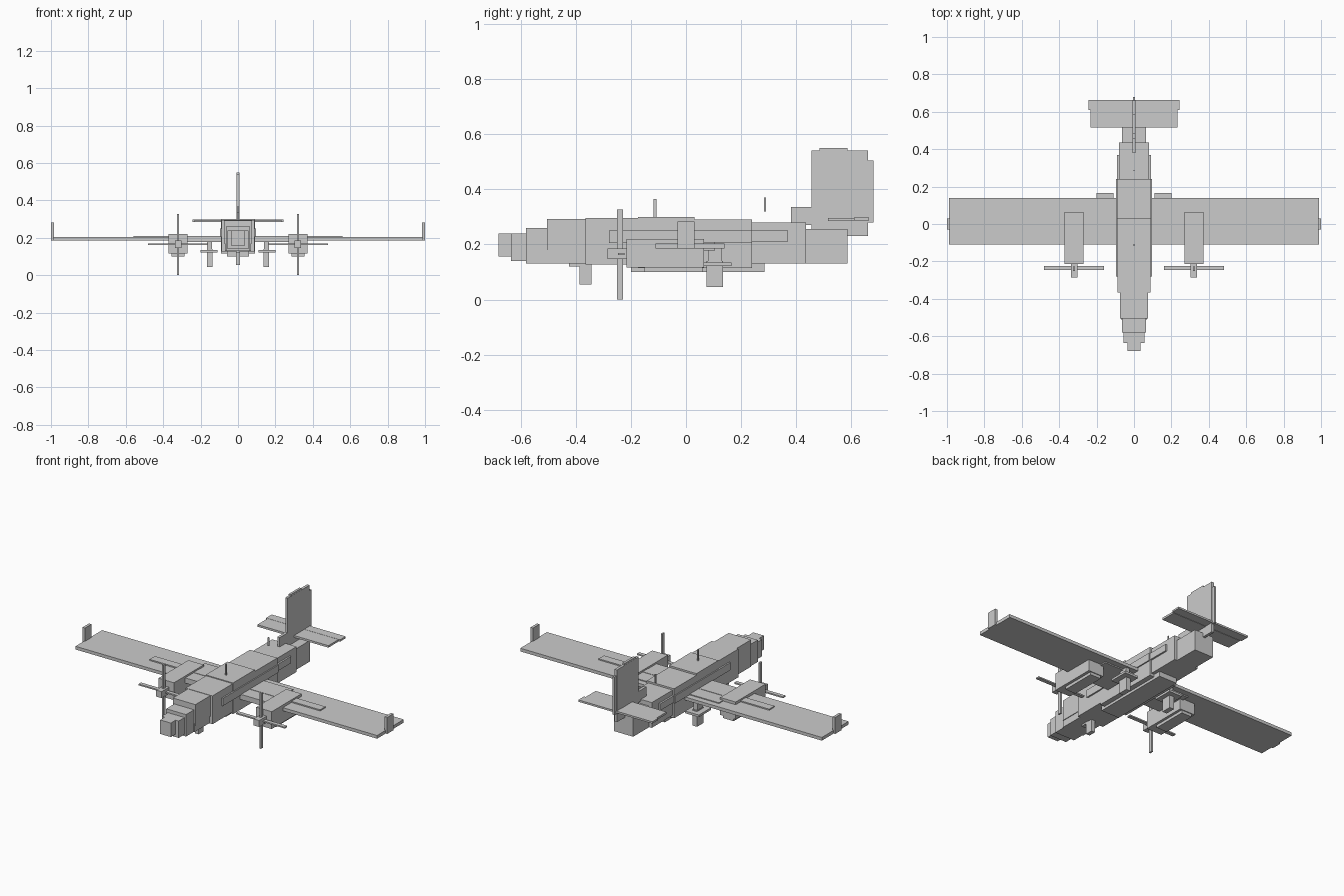
import bpy, bmesh


def boxes(name, spans, mirror=False):
    """One object made of boxes given as (x0, x1, y0, y1, z0, z1)."""
    bm = bmesh.new()
    for x0, x1, y0, y1, z0, z1 in spans:
        sides = [(x0, x1)]
        if mirror:
            sides.append((-x1, -x0))
        for a, b in sides:
            verts = bmesh.ops.create_cube(bm, size=1)['verts']
            for v in verts:
                v.co = (a if v.co.x < 0 else b,
                        y0 if v.co.y < 0 else y1,
                        z0 if v.co.z < 0 else z1)
    mesh = bpy.data.meshes.new(name)
    bm.to_mesh(mesh)
    bm.free()
    obj = bpy.data.objects.new(name, mesh)
    bpy.context.collection.objects.link(obj)
    return obj


def centred(name, sections):
    """Boxes centred on x = 0: (half width, y0, y1, z0, z1)."""
    return boxes(name, [(-w, w, *rest) for w, *rest in sections])


# Stepped nose and cockpit
centred("nose", [
    (0.035, -0.68, -0.635, 0.157, 0.24),
    (0.055, -0.635, -0.58, 0.14, 0.24),
    (0.065, -0.58, -0.505, 0.13, 0.26)])
centred("cockpit", [
    (0.074, -0.505, -0.365, 0.17, 0.293),
    (0.07, -0.51, -0.365, 0.13, 0.18),
    (0.088, -0.365, -0.175, 0.127, 0.295)])

# Cabin and tapering rear fuselage
centred("cabin", [
    (0.09, -0.175, 0.03, 0.115, 0.30),
    (0.09, 0.03, 0.24, 0.115, 0.29)])
centred("rear_fuselage", [
    (0.08, 0.24, 0.435, 0.13, 0.28),
    (0.063, 0.435, 0.585, 0.13, 0.255)])
centred("belly_fairing", [(0.06, -0.2, 0.285, 0.10, 0.13)])
boxes("side_window_strip", [
    (0.085, 0.097, -0.28, 0.24, 0.205, 0.25),
    (0.075, 0.09, 0.24, 0.37, 0.21, 0.25)], mirror=True)

# Tail
centred("fin", [
    (0.008, 0.38, 0.46, 0.27, 0.335),
    (0.008, 0.455, 0.66, 0.23, 0.54),
    (0.007, 0.485, 0.585, 0.53, 0.55),
    (0.006, 0.655, 0.68, 0.28, 0.505)])
centred("tailplane", [
    (0.233, 0.515, 0.61, 0.284, 0.296),
    (0.243, 0.61, 0.663, 0.286, 0.297)])

# Wing with raised root, spar strip and tip fins
centred("wing", [(0.99, -0.11, 0.14, 0.185, 0.204)])
boxes("wing_root", [(0.08, 0.29, -0.11, 0.105, 0.178, 0.209)], mirror=True)
boxes("spar_strip", [(0.1, 0.56, -0.03, 0.02, 0.2, 0.211)], mirror=True)
boxes("winglet", [(0.984, 1.0, -0.03, 0.03, 0.185, 0.283)], mirror=True)

# Engine nacelles
boxes("nacelle", [
    (0.27, 0.372, -0.215, 0.065, 0.117, 0.22),
    (0.285, 0.355, -0.15, 0.06, 0.10, 0.12)], mirror=True)

# Propellers
boxes("spinner", [(0.302, 0.338, -0.285, -0.21, 0.147, 0.185)], mirror=True)
boxes("propeller_blade", [
    (0.16, 0.48, -0.247, -0.224, 0.161, 0.169),
    (0.315, 0.325, -0.25, -0.228, 0.0, 0.327)], mirror=True)

# Landing gear
boxes("main_wheel", [(0.137, 0.167, 0.075, 0.135, 0.045, 0.14)], mirror=True)
boxes("gear_mount", [
    (0.11, 0.2, 0.05, 0.165, 0.122, 0.135),
    (0.14, 0.165, 0.08, 0.13, 0.13, 0.19)], mirror=True)
centred("nose_gear", [
    (0.012, -0.387, -0.342, 0.055, 0.15),
    (0.012, -0.425, -0.365, 0.12, 0.13)])

# Roof antennas
centred("antenna", [
    (0.004, -0.117, -0.107, 0.295, 0.365),
    (0.004, 0.283, 0.29, 0.32, 0.37)])
